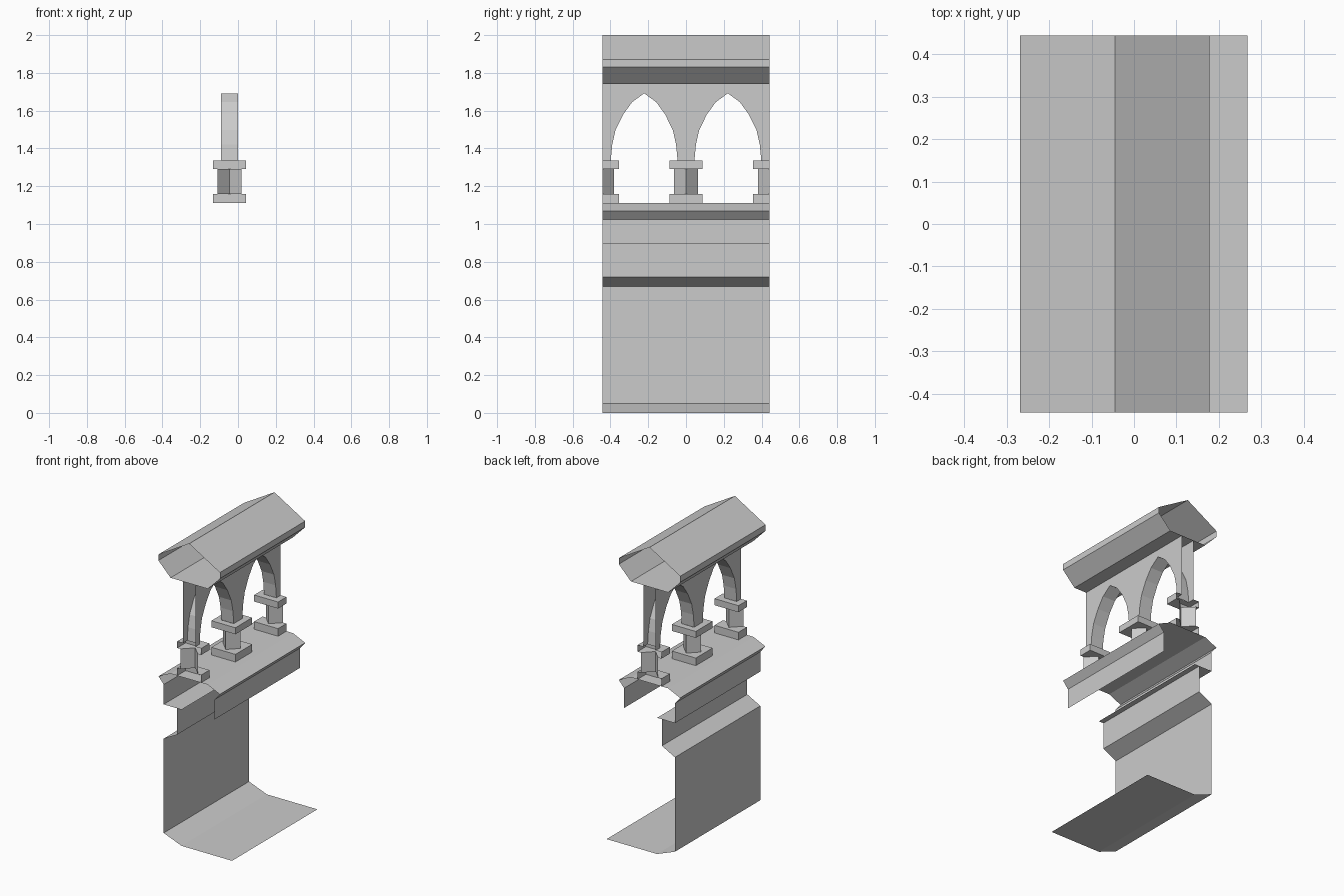
import bpy
import bmesh

cube = bpy.data.objects.get("Cube")
if cube:
    bpy.data.objects.remove(cube, do_unlink=True)

stone = bpy.data.materials.new("grey_stone")
stone.use_nodes = True
stone.diffuse_color = (0.6, 0.6, 0.6, 1)
stone.node_tree.nodes["Principled BSDF"].inputs["Base Color"].default_value = (0.6, 0.6, 0.6, 1)

END = 0.443     # half length of the section
AXIS = -0.045   # centre line of arcade, ledge and roof


def finish(name, bm):
    bmesh.ops.recalc_face_normals(bm, faces=bm.faces)
    mesh = bpy.data.meshes.new(name)
    bm.to_mesh(mesh)
    bm.free()
    mesh.materials.append(stone)
    obj = bpy.data.objects.new(name, mesh)
    bpy.context.collection.objects.link(obj)
    return obj


def skin(bm, loops, closed):
    """Join successive point loops with quads."""
    rows = [[bm.verts.new(p) for p in loop] for loop in loops]
    for a, b in zip(rows, rows[1:]):
        n = len(a)
        for i in range(n if closed else n - 1):
            j = (i + 1) % n
            bm.faces.new((a[i], a[j], b[j], b[i]))


def sweep(name, profile, closed=False):
    """Run an (x, z) profile along the length, with open ends."""
    bm = bmesh.new()
    skin(bm, [[(x, y, z) for x, z in profile] for y in (-END, END)], closed)
    return finish(name, bm)


# Ground strip, lower wall and its stepped upper course
sweep("floor", [(0.267, 0), (-0.1, 0), (-0.23, 0.05)])
sweep("lower_wall", [(-0.23, 0.05), (-0.23, 0.67), (-0.135, 0.72), (-0.135, 0.895)])

# Ledge carrying the arcade, open underneath
sweep("ledge", [(-0.1, 0.895), (-0.23, 0.895), (-0.23, 1.025), (-0.267, 1.07),
                (-0.18, 1.11), (0.09, 1.11), (0.178, 1.07), (0.14, 1.025), (0.14, 0.895)])

# Gabled roof with bevelled eaves
half_roof = [(0.135, 1.74), (0.223, 1.83), (0.223, 1.87)]
sweep("roof", [(AXIS + x, z) for x, z in half_roof] + [(AXIS, 2.0)]
      + [(AXIS - x, z) for x, z in reversed(half_roof)], closed=True)


# Columns: square base, diamond shaft, square capital
def square(h, z):
    ring = [(1, 0), (1, 1), (0, 1), (-1, 1), (-1, 0), (-1, -1), (0, -1), (1, -1)]
    return [(h * x, h * y, z) for x, y in ring]


def diamond(r, z):
    return [(x / (abs(x) + abs(y)) * r, y / (abs(x) + abs(y)) * r, z) for x, y, _ in square(1, z)]


stack = [square(0.087, 1.11), square(0.087, 1.16), diamond(0.063, 1.16), diamond(0.063, 1.292),
         square(0.087, 1.292), square(0.087, 1.335), square(0.045, 1.335)]


def column(name, y0, side):
    """side 0 is a whole column, +1 or -1 an open half facing that way along y."""
    loops = [[(AXIS + x, y0 + (side or 1) * y, z) for x, y, z in (ring[:5] if side else ring)]
             for ring in stack]
    bm = bmesh.new()
    skin(bm, loops, closed=not side)
    finish(name, bm)


column("front_half_column", -END, 1)
column("middle_column", 0, 0)
column("back_half_column", END, -1)

# Arcade wall with two pointed arches
half_arch = [(0.177, 1.335), (0.169, 1.42), (0.152, 1.497), (0.111, 1.58), (0.064, 1.645)]
arch = [(-y, z) for y, z in half_arch] + [(0, 1.692)] + half_arch[::-1]
bays = [[(c + y, z) for y, z in arch] for c in (-END / 2, END / 2)]
outline = [(-END, 1.335)] + bays[0] + bays[1] + [(END, 1.335), (END, 1.74), (-END, 1.74)]
sides = (AXIS - 0.045, AXIS + 0.045)
bm = bmesh.new()
for x in sides:
    bm.faces.new([bm.verts.new((x, y, z)) for y, z in outline])
for bay in bays:
    skin(bm, [[(x, y, z) for y, z in bay] for x in sides], closed=False)
bmesh.ops.remove_doubles(bm, verts=bm.verts, dist=0.0005)
finish("arcade_wall", bm)
